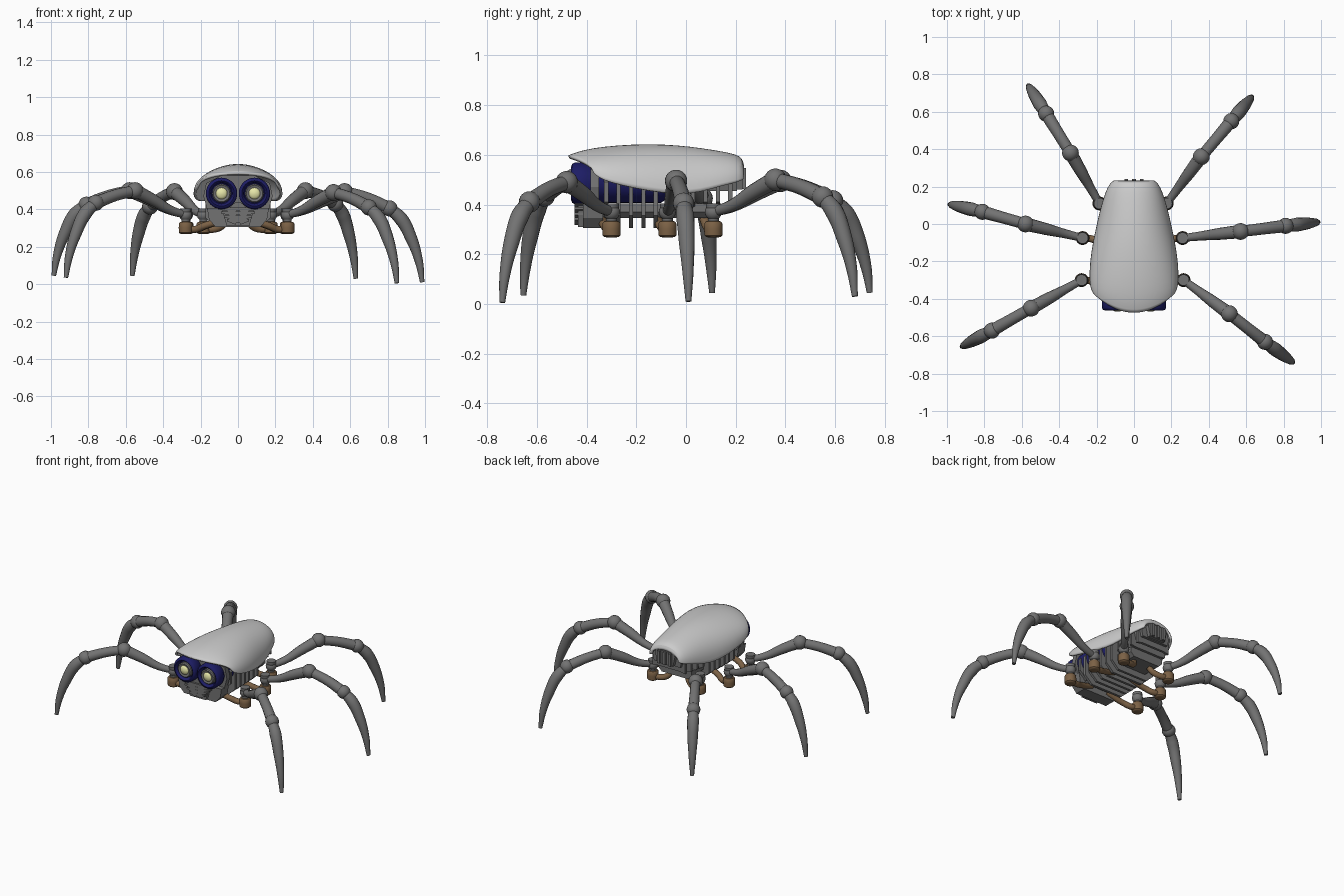
import bpy, bmesh, math
from mathutils import Vector

if "Cube" in bpy.data.objects:
    bpy.data.objects.remove(bpy.data.objects["Cube"])


def material(name, rgb):
    m = bpy.data.materials.new(name)
    m.diffuse_color = (*rgb, 1)
    m.use_nodes = True
    m.node_tree.nodes["Principled BSDF"].inputs["Base Color"].default_value = m.diffuse_color
    return m


BLUE = material("navy", (0.012, 0.012, 0.13))
BROWN = material("brown", (0.2, 0.12, 0.06))
CREAM = material("cream", (0.8, 0.8, 0.4))
DARK = material("dark_grey", (0.17, 0.17, 0.17))


def finish(name, bm, mat=None, smooth=True):
    bmesh.ops.recalc_face_normals(bm, faces=bm.faces)
    me = bpy.data.meshes.new(name)
    bm.to_mesh(me)
    bm.free()
    ob = bpy.data.objects.new(name, me)
    bpy.context.collection.objects.link(ob)
    if mat:
        me.materials.append(mat)
    if smooth:
        bpy.ops.object.select_all(action='DESELECT')
        ob.select_set(True)
        bpy.context.view_layer.objects.active = ob
        bpy.ops.object.shade_smooth_by_angle(angle=math.radians(40))
    return ob


def lathe(name, profile, center, axis, mat=None, n=32):
    """Revolve (radius, distance) pairs about an axis through center."""
    bm = bmesh.new()
    q = Vector((0, 0, 1)).rotation_difference(Vector(axis))
    rings = []
    for r, d in profile:
        rings.append([bm.verts.new(Vector(center) + q @ Vector(
            (r * math.cos(2 * math.pi * i / n), r * math.sin(2 * math.pi * i / n), d)))
            for i in range(n)])
    for a, b in zip(rings, rings[1:]):
        for i in range(n):
            bm.faces.new((a[i], a[(i + 1) % n], b[(i + 1) % n], b[i]))
    bm.faces.new(rings[0])
    bm.faces.new(rings[-1])
    return finish(name, bm, mat)


def ball(name, p, r, mat=DARK):
    bm = bmesh.new()
    bmesh.ops.create_uvsphere(bm, u_segments=20, v_segments=12, radius=r)
    bmesh.ops.translate(bm, verts=bm.verts, vec=p)
    return finish(name, bm, mat)


def tube(name, pts, radii, mat=DARK):
    cu = bpy.data.curves.new(name, 'CURVE')
    cu.dimensions = '3D'
    cu.bevel_depth = 1
    cu.bevel_resolution = 5
    cu.use_fill_caps = True
    cu.resolution_u = 8
    sp = cu.splines.new('BEZIER')
    sp.bezier_points.add(len(pts) - 1)
    for bp, p, r in zip(sp.bezier_points, pts, radii):
        bp.co, bp.radius = p, r
        bp.handle_left_type = bp.handle_right_type = 'AUTO'
    cu.materials.append(mat)
    ob = bpy.data.objects.new(name, cu)
    bpy.context.collection.objects.link(ob)
    bpy.ops.object.select_all(action='DESELECT')
    ob.select_set(True)
    bpy.context.view_layer.objects.active = ob
    bpy.ops.object.convert(target='MESH')
    bpy.ops.object.shade_smooth_by_angle(angle=math.radians(50))


def plate(name, half, y0, y1, mat=DARK):
    """Extrude a mirrored (x, z) outline from y0 to y1."""
    outline = half + [(-x, z) for x, z in reversed(half)]
    bm = bmesh.new()
    f = bm.faces.new([bm.verts.new((x, y0, z)) for x, z in outline])
    ext = bmesh.ops.extrude_face_region(bm, geom=[f])
    bmesh.ops.translate(bm, vec=(0, y1 - y0, 0),
                        verts=[v for v in ext['geom'] if isinstance(v, bmesh.types.BMVert)])
    return finish(name, bm, mat, False)


# Back shell: arched sections (y, half width, edge z, crown z, sweep back of the edge)
sections = [(-.475, .215, .53, .598, .10), (-.44, .225, .515, .612, .08), (-.38, .235, .50, .627, .045),
            (-.28, .24, .48, .639, .01), (-.15, .23, .455, .645, 0), (-.03, .205, .44, .639, 0),
            (.06, .185, .45, .628, 0), (.14, .163, .475, .615, 0), (.20, .14, .488, .603, 0),
            (.226, .12, .498, .588, 0), (.233, .105, .505, .56, 0)]
bm = bmesh.new()
N = 20
rows = []
for y, w, zb, zt, k in sections:
    row = []
    for i in range(N + 1):
        a = math.pi * (i / N - .5)
        s = math.sin(a)
        row.append(bm.verts.new((w * s, y + k * s * s, zb + (zt - zb) * max(0, math.cos(a)) ** .95)))
    rows.append(row)
for a, b in zip(rows, rows[1:]):
    for i in range(N):
        bm.faces.new((a[i], a[i + 1], b[i + 1], b[i]))
shell = finish("back_shell", bm)
sub = shell.modifiers.new("smooth", 'SUBSURF')
sub.levels = sub.render_levels = 1
sol = shell.modifiers.new("thickness", 'SOLIDIFY')
sol.thickness = .014
sol.offset = -1 if shell.data.polygons[N // 2].normal.z > 0 else 1

# Eyes: long barrels with a rolled rim, recessed lens ring and pale pupil
for side, sx in (("left", -1), ("right", 1)):
    c = (sx * .088, -.46, .485)
    lathe(side + "_eye_barrel", [(.055, .03), (.06, .005), (.068, -.002), (.078, .002), (.084, .012),
                                 (.084, .06), (.078, .07), (.078, .36), (.05, .40)], c, (0, 1, 0), BLUE)
    lathe(side + "_eye_ring", [(.036, .004), (.044, .0), (.05, .006), (.05, .04)], c, (0, 1, 0), DARK)
    lathe(side + "_eye_pupil", [(.004, -.009), (.018, -.006), (.027, -.001), (.032, .006), (.032, .03)],
          c, (0, 1, 0), CREAM)

# Head: backing under the shell, jaw and jaw slats
plate("head_backing", [(.09, .58), (.17, .54), (.185, .47), (.165, .40)], -.385, -.35)
plate("jaw", [(.165, .405), (.155, .345), (.12, .305)], -.415, -.335)
plate("nose_bridge", [(.012, .44), (.05, .405), (.085, .40), (.06, .31)], -.435, -.41)
for i in range(4):
    z = .325 + i * .021
    w = .06 + i * .016
    plate("jaw_slat", [(w, z + .022), (w, z + .012), (.01, z - .008), (.01, z + .002)], -.448, -.41)

# Body: spine beam, upper core, rib plates, tail unit
plate("belly_beam", [(.125, .405), (.125, .37), (.10, .345)], -.34, .12)
plate("upper_core", [(.09, .56), (.11, .50), (.10, .455)], -.08, .205)
for i in range(11):
    y = -.33 + i * .05
    if y < .02:
        w, zb = .175 - .05 * max(0, (y + .2)), (.36 if i < 1 else .305)
    else:
        w, zb = .155 - .2 * (y - .02), .38 + .25 * (y - .02)
    plate("rib", [(w * .8, .53), (w, .49), (w, min(.41, zb + .05)), (w * .68, zb)], y, y + .017)
plate("tail_block", [(.065, .55), (.075, .53), (.06, .46)], .19, .228)
for x in (-.042, 0, .042):
    bm = bmesh.new()
    bmesh.ops.create_cube(bm, size=1)
    bmesh.ops.scale(bm, vec=(.02, .03, .085), verts=bm.verts)
    bmesh.ops.translate(bm, vec=(x, .226, .505), verts=bm.verts)
    finish("tail_fin", bm, DARK, False)

# Legs: hip, first knee, second knee and tip as (x, y, z)
legs = {
    "right_front": ((.265, -.30, .37), (.51, -.48, .49), (.70, -.63, .41), (.85, -.74, .005)),
    "right_middle": ((.26, -.075, .37), (.57, -.04, .495), (.81, -.01, .405), (.985, .01, .01)),
    "right_rear": ((.175, .11, .37), (.36, .36, .50), (.52, .55, .43), (.63, .68, .03)),
    "left_front": ((-.28, -.30, .37), (-.55, -.45, .50), (-.76, -.57, .435), (-.92, -.655, .035)),
    "left_middle": ((-.275, -.075, .37), (-.58, 0, .50), (-.81, .065, .425), (-.985, .105, .045)),
    "left_rear": ((-.185, .11, .37), (-.34, .38, .495), (-.47, .59, .415), (-.565, .74, .045)),
}


def along(a, b, h, v):
    return (a.x + (b.x - a.x) * h, a.y + (b.y - a.y) * h, a.z + (b.z - a.z) * v)


for name, pts in legs.items():
    hip, k1, k2, tip = (Vector(p) for p in pts)
    ball(name + "_hip", hip, .034)
    lathe(name + "_hip_pin", [(.022, -.05), (.022, .0), (.03, .01), (.03, .035)], hip, (0, 0, 1), DARK, 20)
    ball(name + "_first_knee", k1, .045)
    ball(name + "_second_knee", k2, .043)
    tube(name + "_thigh", [hip, along(hip, k1, .3, .2), along(hip, k1, .65, .62), k1],
         [.02, .024, .032, .036])
    tube(name + "_shin", [k1, along(k1, k2, .5, .38), k2], [.03, .031, .034])
    tube(name + "_claw", [k2, along(k2, tip, .35, .14), along(k2, tip, .66, .4),
                          along(k2, tip, .9, .72), tip], [.03, .037, .032, .022, .012])
    # Brown foot motor under the hip and its curved bracket to the belly
    lathe(name + "_motor", [(.022, -.034), (.03, -.032), (.036, -.026), (.037, 0), (.036, .022),
                            (.03, .03), (.02, .032)], (hip.x, hip.y, .302), (0, 0, 1), BROWN, 24)
    s = 1 if hip.x > 0 else -1
    tube(name + "_bracket", [(hip.x, hip.y, .30), (hip.x - s * .05, hip.y - .005, .293),
                             (hip.x - s * .10, hip.y - .025, .312), (s * .06, hip.y - .04, .345)],
         [.018, .019, .019, .017], BROWN)
